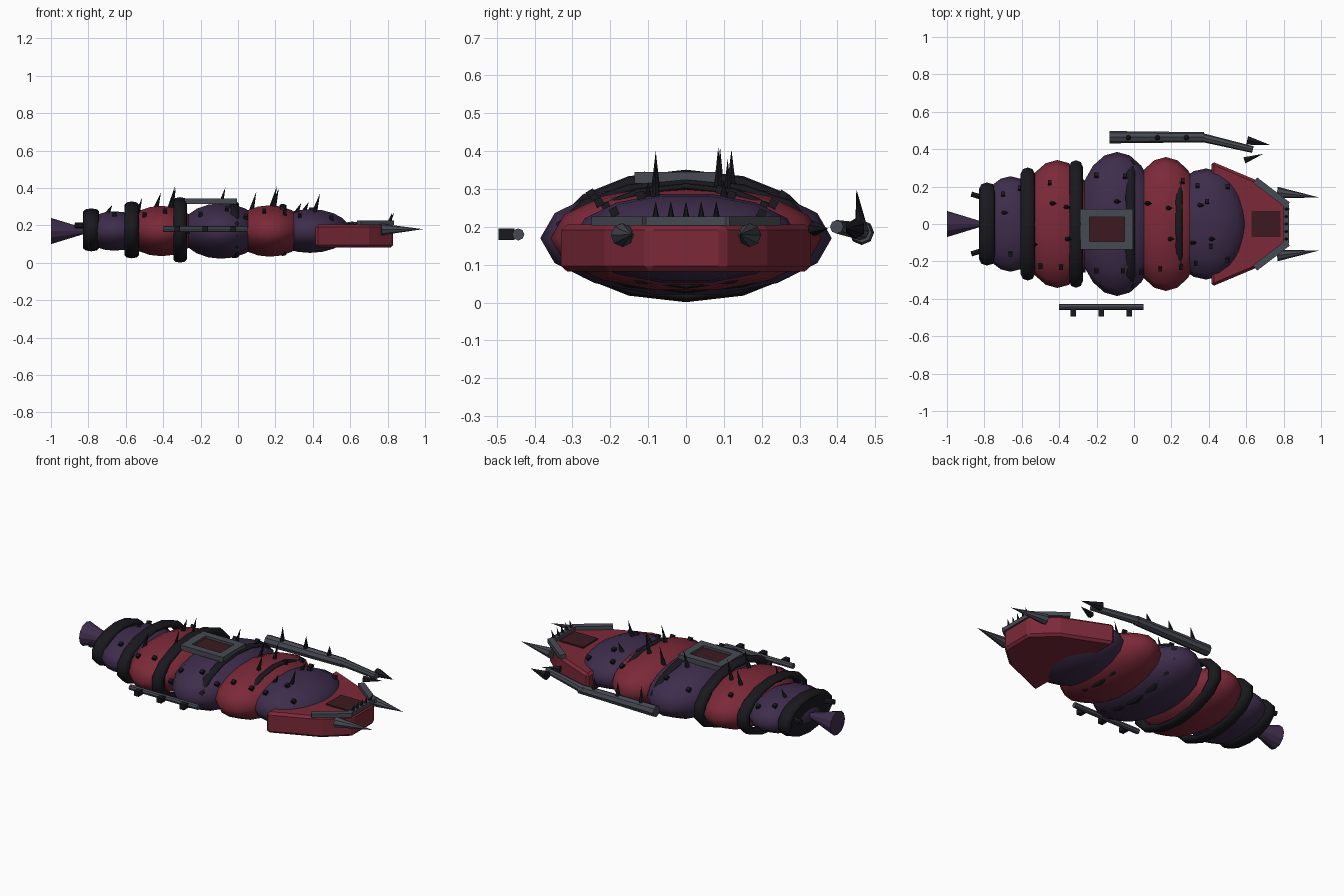
import bpy, bmesh, math
from mathutils import Vector, Matrix

if "Cube" in bpy.data.objects:
    bpy.data.objects.remove(bpy.data.objects["Cube"])

def mat(name, c):
    m = bpy.data.materials.new(name)
    m.diffuse_color = (*c, 1)
    m.use_nodes = True
    m.node_tree.nodes["Principled BSDF"].inputs["Base Color"].default_value = m.diffuse_color
    return m

PURPLE = mat("purple_hide", (0.048, 0.026, 0.072))
RED = mat("red_hide", (0.20, 0.022, 0.040))
BLACK = mat("black_horn", (0.010, 0.009, 0.013))
STEEL = mat("dark_steel", (0.062, 0.068, 0.085))
HATCH = mat("dark_red", (0.045, 0.010, 0.014))
CZ = 0.17

def add(name, bm, m, smooth=False):
    bmesh.ops.recalc_face_normals(bm, faces=bm.faces)
    me = bpy.data.meshes.new(name)
    bm.to_mesh(me)
    bm.free()
    for p in me.polygons:
        p.use_smooth = smooth
    o = bpy.data.objects.new(name, me)
    me.materials.append(m)
    bpy.context.collection.objects.link(o)
    return o

def cone(name, a, b, r1, r2, m, n=8):
    # tapered bar from a to b
    a, b = Vector(a), Vector(b)
    d = b - a
    M = Matrix.Translation((a + b) / 2) @ d.to_track_quat('Z', 'Y').to_matrix().to_4x4()
    bm = bmesh.new()
    bmesh.ops.create_cone(bm, cap_ends=True, segments=n, radius1=r1, radius2=r2, depth=d.length, matrix=M)
    return add(name, bm, m)

def box(name, c, s, m, rot=None):
    bm = bmesh.new()
    M = Matrix.Translation(c) @ (rot or Matrix()) @ Matrix.Diagonal((*s, 1))
    bmesh.ops.create_cube(bm, size=1, matrix=M)
    return add(name, bm, m)

def prism(name, pts, z0, z1, m):
    bm = bmesh.new()
    f = bm.faces.new([bm.verts.new((x, y, z0)) for x, y in pts])
    r = bmesh.ops.extrude_face_region(bm, geom=[f])
    bmesh.ops.translate(bm, vec=(0, 0, z1 - z0), verts=[v for v in r["geom"] if isinstance(v, bmesh.types.BMVert)])
    return add(name, bm, m)

# body segments: x, half x, half y, half z
SEGS = [(-0.66, 0.17, 0.255, 0.108, PURPLE), (-0.41, 0.20, 0.342, 0.138, RED),
        (-0.09, 0.22, 0.385, 0.152, PURPLE), (0.17, 0.20, 0.358, 0.141, RED),
        (0.385, 0.215, 0.297, 0.120, PURPLE)]
for i, (x, a, b, c, m) in enumerate(SEGS):
    bm = bmesh.new()
    bmesh.ops.create_uvsphere(bm, u_segments=14, v_segments=10, radius=1)
    M = (Matrix.Translation((x, 0, CZ)) @ Matrix.Diagonal((a, b, c, 1))
         @ Matrix.Rotation(math.pi / 2, 4, 'Y'))
    bm.transform(M)
    add(f"body_segment_{i+1}", bm, m, True)

def top_z(x, y):
    best = CZ
    for sx, a, b, c, _ in SEGS:
        t = 1 - ((x - sx) / a) ** 2 - (y / b) ** 2
        if t > 0:
            best = max(best, CZ + c * math.sqrt(t))
    return best

# dark bands around the body: x, half y, half z, half width, tube depth ratio
for i, (x, b, c, w, k) in enumerate([(-0.785, 0.228, 0.115, 0.043, 0.3), (-0.568, 0.31, 0.152, 0.038, 0.22),
                                     (-0.31, 0.35, 0.175, 0.036, 0.2), (-0.02, 0.352, 0.151, 0.025, 0.13),
                                     (0.24, 0.29, 0.139, 0.018, 0.12)]):
    bm = bmesh.new()
    N, K = 14, 8
    grid = []
    for j in range(N):
        t = 2 * math.pi * j / N
        grid.append([])
        for l in range(K):
            u = 2 * math.pi * l / K
            r = 1 - k / 2 + k / 2 * math.cos(u)
            grid[-1].append(bm.verts.new((x + w * math.sin(u), b * r * math.sin(t), CZ + 0.006 + c * r * math.cos(t))))
    for j in range(N):
        for l in range(K):
            bm.faces.new((grid[j][l], grid[(j+1) % N][l], grid[(j+1) % N][(l+1) % K], grid[j][(l+1) % K]))
    add(f"body_band_{i+1}", bm, BLACK, True)

# rear cap, tail flare and pegs
bm = bmesh.new()
bmesh.ops.create_cone(bm, cap_ends=True, segments=14, radius1=1, radius2=1, depth=1)
bm.transform(Matrix.Translation((-0.79, 0, CZ + 0.005)) @ Matrix.Diagonal((0.06, 0.19, 0.095, 1)) @ Matrix.Rotation(math.pi / 2, 4, 'Y'))
add("rear_cap", bm, BLACK)
cone("tail_flare", (-1, 0, CZ), (-0.81, 0, CZ), 0.07, 0.012, PURPLE, 12)
for s in (-1, 1):
    cone("rear_peg", (-0.79, s * 0.135, 0.2), (-0.87, s * 0.16, 0.2), 0.016, 0.016, BLACK, 6)

# wedge head
half = [(0.415, 0.335), (0.70, 0.215), (0.83, 0.10)]
head = prism("head", half + [(x, -y) for x, y in reversed(half)], 0.082, 0.206, RED)
bv = head.modifiers.new("edge", 'BEVEL')
bv.width, bv.segments = 0.014, 1
box("head_hatch", (0.707, 0, 0.208), (0.155, 0.14, 0.012), HATCH)

# brow guard, teeth and tusks
box("brow_bar", (0.813, 0, 0.215), (0.03, 0.21, 0.024), STEEL)
for s in (-1, 1):
    ang = math.atan2(-s * 0.13, 0.17)
    box("brow_side", (0.735, s * 0.168, 0.215), (0.22, 0.036, 0.024), STEEL, Matrix.Rotation(ang, 4, 'Z'))
    cone("tusk", (0.765, s * 0.168, 0.178), (0.99, s * 0.142, 0.18), 0.031, 0, STEEL, 8)
for i in range(5):
    y = -0.08 + 0.04 * i
    cone("brow_tooth", (0.812, y, 0.222), (0.835 if i == 4 else 0.825, y, 0.268), 0.010, 0, BLACK, 5)

# back frame with hatch
for s in (-1, 1):
    box("frame_long", (-0.145, -0.028 + s * 0.087, 0.33), (0.28, 0.043, 0.03), STEEL)
    box("frame_short", (-0.145 + s * 0.117, -0.028, 0.33), (0.046, 0.131, 0.03), STEEL)
box("frame_hatch", (-0.145, -0.028, 0.323), (0.19, 0.132, 0.016), HATCH)

# spikes along the back: x, y, tip height
for x, y, h in [(-0.70, 0.06, 0.31), (-0.54, -0.11, 0.35), (-0.44, 0.11, 0.375), (-0.365, 0.09, 0.41),
                (-0.36, -0.08, 0.40), (-0.095, 0.12, 0.405), (0.07, 0.11, 0.38), (0.18, 0.085, 0.41),
                (0.19, -0.08, 0.40), (0.31, -0.10, 0.32), (0.35, 0.10, 0.325), (0.41, -0.08, 0.37)]:
    z = top_z(x, y)
    cone("back_spike", (x, y, z - 0.012), (x + 0.028, y, h), 0.014, 0, BLACK, 6)

# small studs
STUDS = [(-0.70, 0.16), (-0.61, 0.19), (-0.45, 0.22), (-0.20, 0.26), (-0.05, 0.255), (0.26, 0.23),
         (0.34, 0.205), (0.50, 0.20), (0.39, 0.12), (0.25, 0.09), (-0.66, -0.16), (-0.50, -0.225),
         (-0.39, -0.23), (-0.27, -0.245), (-0.20, -0.25), (-0.06, -0.25), (0.04, -0.255),
         (0.14, -0.24), (0.25, -0.23), (0.33, -0.21), (0.41, -0.12), (0.50, -0.19)]
for x, y in STUDS:
    tilt = Matrix.Rotation(-y * 2.2, 4, 'X')
    box("stud", (x, y, top_z(x, y) + 0.003), (0.02, 0.022, 0.022), BLACK, tilt)

# side rail with pegs
cone("side_rail", (-0.40, -0.443, 0.18), (0.05, -0.443, 0.18), 0.016, 0.016, STEEL, 8)
for x in (-0.325, -0.175, -0.025):
    box("rail_peg", (x, -0.474, 0.18), (0.03, 0.042, 0.03), BLACK)

# jointed arm with claws on the other side
cone("arm_upper", (-0.13, 0.464, 0.185), (0.375, 0.464, 0.185), 0.033, 0.027, STEEL, 8)
cone("arm_lower", (0.34, 0.468, 0.187), (0.635, 0.398, 0.2), 0.024, 0.018, STEEL, 8)
cone("claw_outer", (0.605, 0.447, 0.195), (0.73, 0.422, 0.195), 0.027, 0, BLACK, 6)
cone("claw_inner", (0.59, 0.34, 0.195), (0.69, 0.375, 0.195), 0.02, 0, BLACK, 6)
for x, h in ((-0.03, 0.30), (0.125, 0.285), (0.28, 0.27)):
    cone("arm_spike", (x, 0.462, 0.205), (x + 0.01, 0.45, h), 0.016, 0, BLACK, 6)
